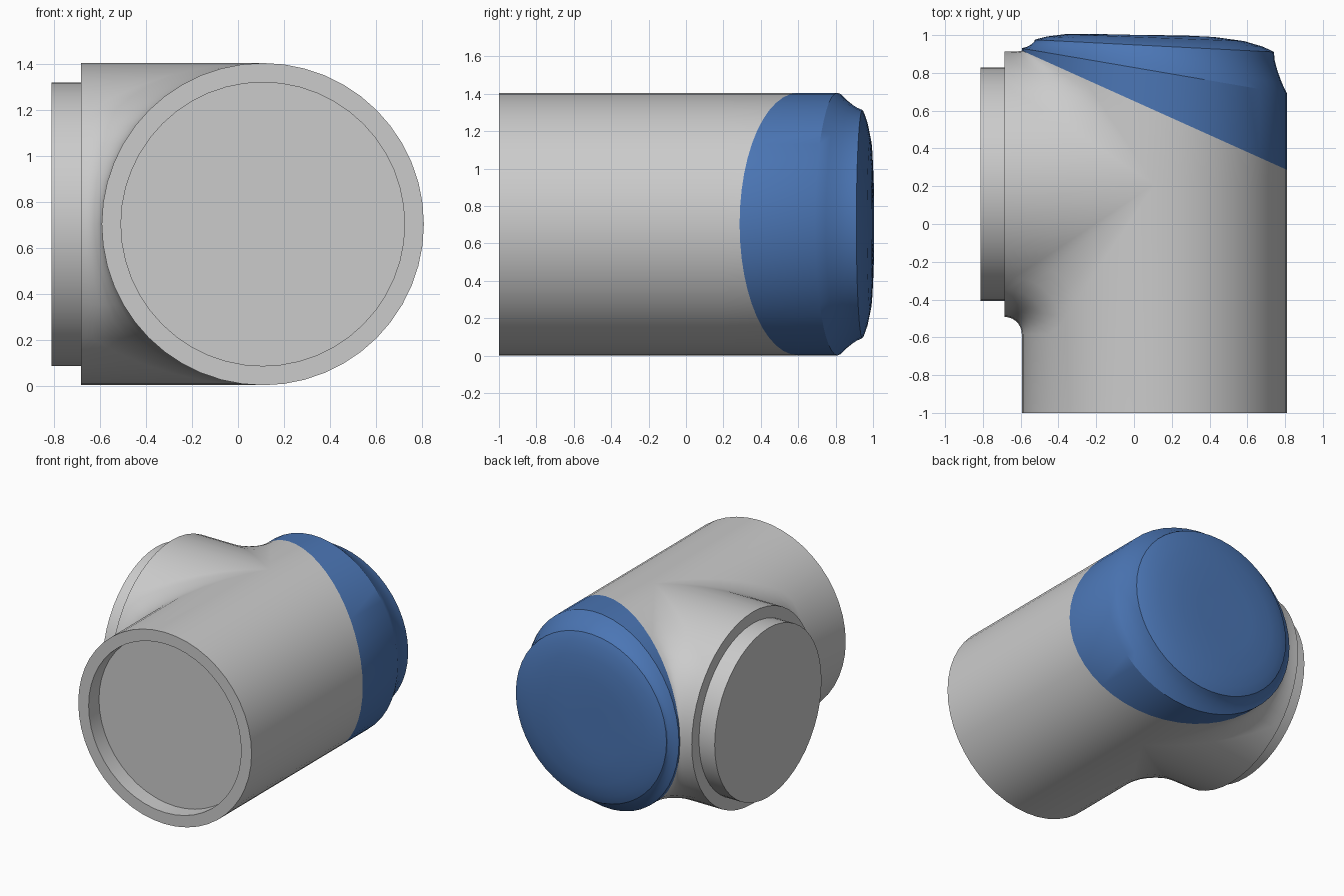
import bpy, bmesh
from math import sin, cos, pi, radians

if "Cube" in bpy.data.objects:
    bpy.data.objects.remove(bpy.data.objects["Cube"])

CX, CY, CZ, R = 0.108, 0.21, 0.7035, 0.702   # tube axes and radius
ROWS = 24
SEG = 2 * ROWS
BRANCH_X = -0.685


def seam_y(x):
    return 0.651 - 0.45 * x


def finish(name, bm, color=None):
    bmesh.ops.remove_doubles(bm, verts=bm.verts, dist=0.0003)
    bmesh.ops.recalc_face_normals(bm, faces=bm.faces)
    mesh = bpy.data.meshes.new(name)
    bm.to_mesh(mesh)
    bm.free()
    ob = bpy.data.objects.new(name, mesh)
    bpy.context.collection.objects.link(ob)
    if color:
        mat = bpy.data.materials.new(name + "_blue")
        mat.diffuse_color = color
        mat.use_nodes = True
        mat.node_tree.nodes["Principled BSDF"].inputs["Base Color"].default_value = mat.diffuse_color
        mesh.materials.append(mat)
    bpy.ops.object.select_all(action='DESELECT')
    ob.select_set(True)
    bpy.context.view_layer.objects.active = ob
    bpy.ops.object.shade_smooth_by_angle(angle=radians(28))
    return ob


def bridge(bm, rows, closed=False):
    for a, b in zip(rows, rows[1:]):
        n = len(a)
        for i in range(n if closed else n - 1):
            j = (i + 1) % n
            quad = [a[i], a[j], b[j], b[i]]
            bm.faces.new(quad)


def fillet(corner, a, b, side, n=7):
    """Concave quarter ellipse from the branch wall round to the main wall."""
    x, y = corner
    return [(x - a + a * sin(t), y + side * b * (1 - cos(t)))
            for t in [pi / 2 * i / n for i in range(n + 1)]]


# Main tube with blended side branch, built as horizontal slices
bm = bmesh.new()
right, upper, lower = [], [], []
for i in range(ROWS + 1):
    t = -pi / 2 + pi * i / ROWS
    z, w = CZ + R * sin(t), R * cos(t)
    r = min(CX - BRANCH_X - w, 0.5 * w)
    gap = max(0.0, seam_y(CX - w) - CY - w)
    strips = (
        [(CX + w, -1), (CX + w, CY), (CX + w, seam_y(CX + w))],
        [(BRANCH_X, CY + w)] + fillet((CX - w, CY + w), r, min(r, gap), 1)
        + [(CX - w, seam_y(CX - w))],
        [(BRANCH_X, CY - w)] + fillet((CX - w, CY - w), r, r, -1)
        + [(CX - w, -1)])
    for rows, pts in zip((right, upper, lower), strips):
        rows.append([bm.verts.new((x, y, z)) for x, y in pts])
for rows in (right, upper, lower):
    bridge(bm, rows)

# Front socket and side spigot, turned about the tube axes
for along_y, profile in ((True, [(-1, R), (-1, 0.618), (-0.88, 0.618)]),
                         (False, [(BRANCH_X, R), (BRANCH_X, 0.618), (-0.812, 0.618)])):
    rings = []
    for p, r in profile:
        ring = []
        for k in range(SEG):
            u, v = r * cos(2 * pi * k / SEG), CZ + r * sin(2 * pi * k / SEG)
            ring.append(bm.verts.new((CX + u, p, v) if along_y else (p, CY + u, v)))
        rings.append(ring)
    bridge(bm, rings, True)
    bm.faces.new(rings[-1])
bmesh.ops.dissolve_degenerate(bm, dist=0.0003, edges=bm.edges)
finish("tee_body", bm)

# Blue end cap: slanted sleeve, concave shoulder, shallow dome
# each ring: x radius, z radius, centre y, slope of y along x
spec = [(R, R, seam_y(CX), -0.45), (R, R, 0.81, -0.171)]
for t, k in ((0.25, 0.4), (0.55, 0.75), (0.8, 0.95), (1.0, 1.0)):
    spec.append((R - 0.069 * k, R - 0.092 * (k + t) / 2,
                 0.81 + 0.133 * t, -0.171 + 0.12 * t))
for s in (0.97, 0.9, 0.75, 0.5, 0.25):
    spec.append((0.633 * s, 0.61 * s, 0.943 + 0.057 * (1 - s ** 5), -0.051 * s))
bm = bmesh.new()
rings = []
for rx, rz, y, slope in spec:
    ring = []
    for k in range(SEG):
        a = 2 * pi * k / SEG
        ring.append(bm.verts.new((CX + rx * cos(a), y + slope * rx * cos(a), CZ + rz * sin(a))))
    rings.append(ring)
bridge(bm, rings, True)
bm.faces.new(rings[-1])
finish("end_cap", bm, (0.07, 0.18, 0.46, 1))
